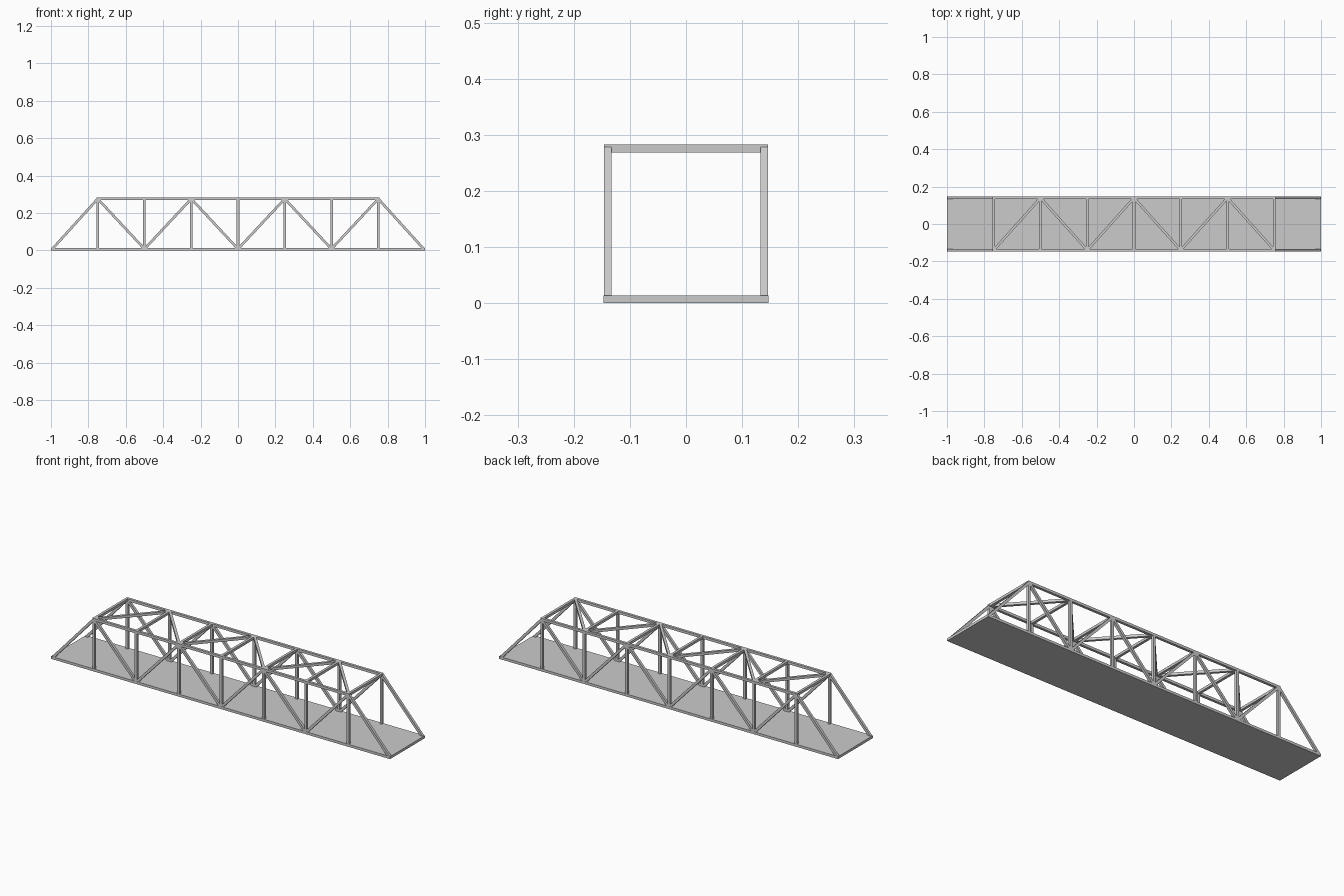
import bpy
from mathutils import Vector

if "Cube" in bpy.data.objects:
    bpy.data.objects.remove(bpy.data.objects["Cube"])

W = 0.0135            # member width
Y = 0.1395            # truss plane offset
ZB, ZT = 0.0075, 0.2755   # bottom and top node heights


def box(name, center, size):
    bpy.ops.mesh.primitive_cube_add(size=1, location=center)
    ob = bpy.context.object
    ob.name = name
    ob.scale = size
    return ob


def beam(name, a, b, w=W):
    """Square bar running from a to b."""
    a, b = Vector(a), Vector(b)
    d = b - a
    ob = box(name, (a + b) / 2, (w, w, d.length))
    # keep one pair of faces parallel to the truss plane / roof plane
    zax = d.normalized()
    ref = Vector((0, 1, 0)) if abs(zax.y) < 1e-6 else Vector((0, 0, 1))
    xax = ref.cross(zax).normalized()
    yax = zax.cross(xax)
    ob.rotation_mode = 'QUATERNION'
    from mathutils import Matrix
    ob.rotation_quaternion = Matrix((xax, yax, zax)).transposed().to_quaternion()
    return ob


# road deck
box("deck", (0, 0, 0.00675), (2, 0.294, 0.0135))

nodes = [-0.75 + 0.25 * i for i in range(7)]

# two side trusses
for side, y in (("front", -Y), ("back", Y)):
    beam(f"{side}_top_chord", (-0.757, y, ZT), (0.757, y, ZT))
    for x in nodes:
        beam(f"{side}_vertical", (x, y, ZB), (x, y, ZT))
    # zigzag including the sloping end posts
    for i in range(8):
        x0, x1 = -1 + 0.25 * i, -0.75 + 0.25 * i
        z0, z1 = (ZB, ZT) if i % 2 == 0 else (ZT, ZB)
        x0, x1 = max(x0, -0.993), min(x1, 0.993)
        name = "end_post" if i in (0, 7) else "diagonal"
        beam(f"{side}_{name}", (x0, y, z0), (x1, y, z1))

# roof cross beams
for x in nodes:
    beam("roof_cross_beam", (x, -Y, ZT), (x, Y, ZT))

# roof zigzag bracing
for i in range(6):
    s = -1 if i % 2 == 0 else 1
    beam("roof_brace", (nodes[i], s * Y, ZT), (nodes[i + 1], -s * Y, ZT))
